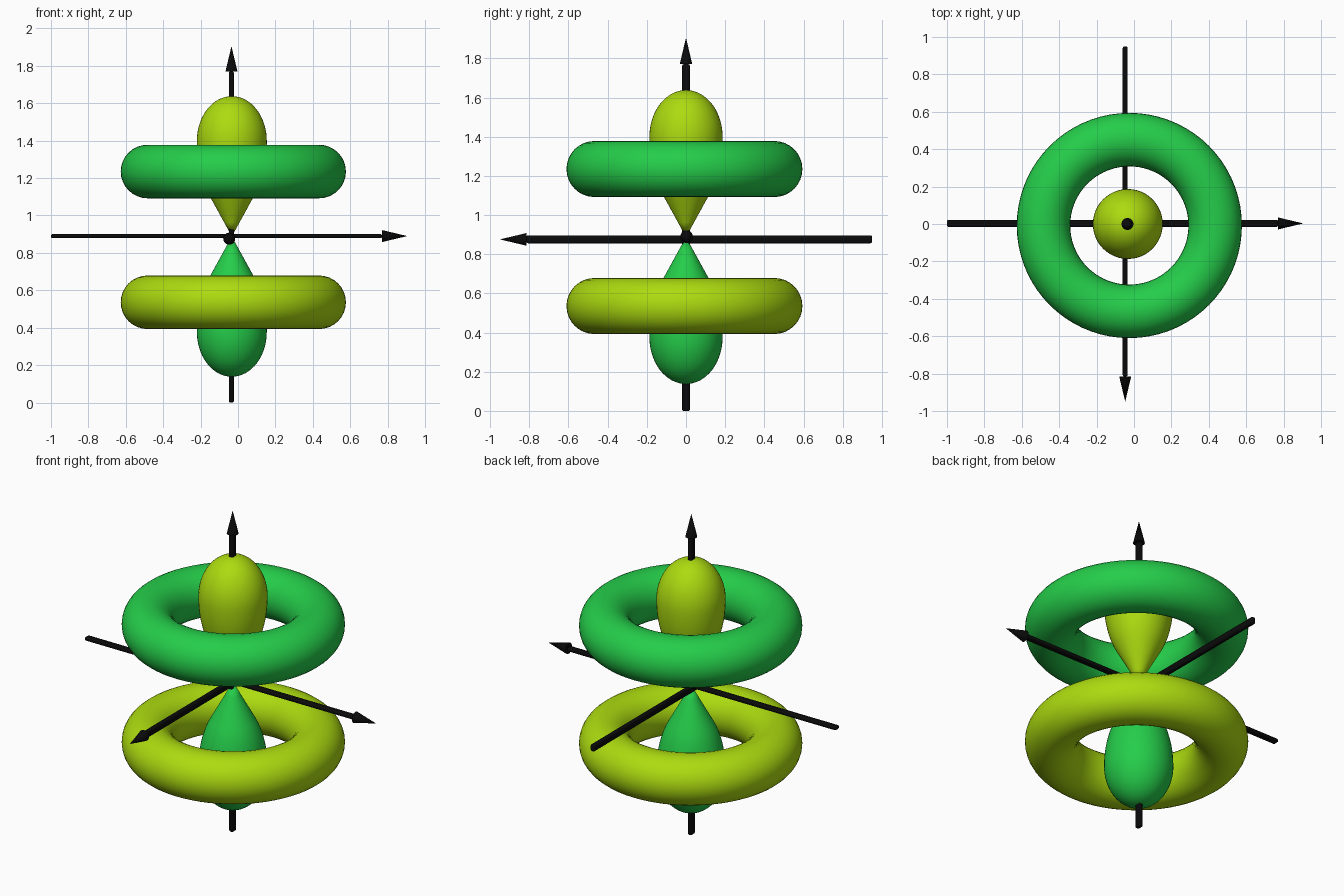
import bpy, bmesh, math
from mathutils import Matrix, Vector

if "Cube" in bpy.data.objects:
    bpy.data.objects.remove(bpy.data.objects["Cube"])

CENTRE = Vector((-0.033, 0.0, 0.888))   # point where the lobes meet


def material(name, rgb):
    m = bpy.data.materials.new(name)
    m.diffuse_color = (*rgb, 1)
    m.use_nodes = True
    m.node_tree.nodes["Principled BSDF"].inputs["Base Color"].default_value = m.diffuse_color
    return m


LIME = material("lime", (0.413, 0.71, 0.005))
GREEN = material("green", (0.018, 0.61, 0.068))
BLACK = material("black", (0.003, 0.003, 0.003))


def finish(bm, name, mat, angle=180):
    bmesh.ops.recalc_face_normals(bm, faces=bm.faces)
    mesh = bpy.data.meshes.new(name)
    bm.to_mesh(mesh)
    bm.free()
    mesh.materials.append(mat)
    ob = bpy.data.objects.new(name, mesh)
    bpy.context.collection.objects.link(ob)
    bpy.ops.object.select_all(action='DESELECT')
    ob.select_set(True)
    bpy.context.view_layer.objects.active = ob
    bpy.ops.object.shade_smooth_by_angle(angle=math.radians(angle))
    return ob


def lobe(name, mat, sign):
    """Teardrop: a cone from the centre that runs tangent into an egg."""
    R, mid, below, above = 0.187, 0.51, 0.38, 0.24
    slope = R / math.sqrt(mid ** 2 - below ** 2)
    tangent = mid - below ** 2 / mid
    profile = [(slope * h, h) for h in (0, tangent * 0.33, tangent * 0.67)]
    start = math.asin((tangent - mid) / below)
    n = 24
    for i in range(n + 1):
        a = start + (math.pi / 2 - start) * i / n
        h = math.sin(a) * (below if a < 0 else above) + mid
        profile.append((R * math.cos(a), h))
    bm = bmesh.new()
    verts = [bm.verts.new((r, 0, sign * h)) for r, h in profile]
    edges = [bm.edges.new(p) for p in zip(verts, verts[1:])]
    bmesh.ops.spin(bm, geom=verts + edges, axis=(0, 0, 1), cent=(0, 0, 0),
                   angle=math.tau, steps=48)
    bmesh.ops.remove_doubles(bm, verts=bm.verts, dist=1e-4)
    bmesh.ops.translate(bm, verts=bm.verts, vec=CENTRE)
    finish(bm, name, mat)


def ring(name, mat, z):
    bm = bmesh.new()
    circle = bmesh.ops.create_circle(
        bm, segments=32, radius=0.143,
        matrix=Matrix.Translation((0.459, 0, 0)) @ Matrix.Rotation(math.pi / 2, 4, 'X'))
    geom = circle['verts'] + list(bm.edges)
    bmesh.ops.spin(bm, geom=geom, axis=(0, 0, 1), cent=(0, 0, 0),
                   angle=math.tau, steps=72)
    bmesh.ops.remove_doubles(bm, verts=bm.verts, dist=1e-4)
    bmesh.ops.translate(bm, verts=bm.verts, vec=(-0.025, -0.008, z))
    finish(bm, name, mat)


def arrow(name, tail, tip, size):
    """Rounded bar with the given box cross-section, ending in a cone."""
    tail, tip = Vector(tail), Vector(tip)
    direction = (tip - tail).normalized()
    neck = tip - direction * 0.135
    length = (neck - tail).length
    scale = [length if abs(d) > 0.5 else s for d, s in zip(direction, size)]
    bm = bmesh.new()
    bmesh.ops.create_cube(bm, size=1, matrix=Matrix.Translation((tail + neck) / 2)
                          @ Matrix.Diagonal((*scale, 1)))
    bmesh.ops.bevel(bm, geom=list(bm.edges), offset=0.009, segments=3,
                    affect='EDGES', profile=0.5)
    turn = direction.to_track_quat('Z', 'Y').to_matrix().to_4x4()
    bmesh.ops.create_cone(bm, cap_ends=True, segments=32, radius1=0.032,
                          radius2=0.0, depth=0.135,
                          matrix=Matrix.Translation((neck + tip) / 2) @ turn)
    finish(bm, name, BLACK, 40)


# Two mirrored lobes with swapped-colour rings around them
lobe("upper_lobe", LIME, 1)
lobe("lower_lobe", GREEN, -1)
ring("upper_ring", GREEN, 1.235)
ring("lower_ring", LIME, 0.536)

# Three black axis arrows: sideways, upwards, towards the front
arrow("side_axis", (-1.0, 0.003, 0.89), (0.905, 0.003, 0.89), (0, 0.038, 0.022))
arrow("upright_axis", (-0.035, 0, 0.0), (-0.035, 0, 1.905), (0.027, 0.04, 0))
arrow("front_axis", (-0.047, 0.95, 0.876), (-0.047, -0.95, 0.876), (0.027, 0, 0.04))
